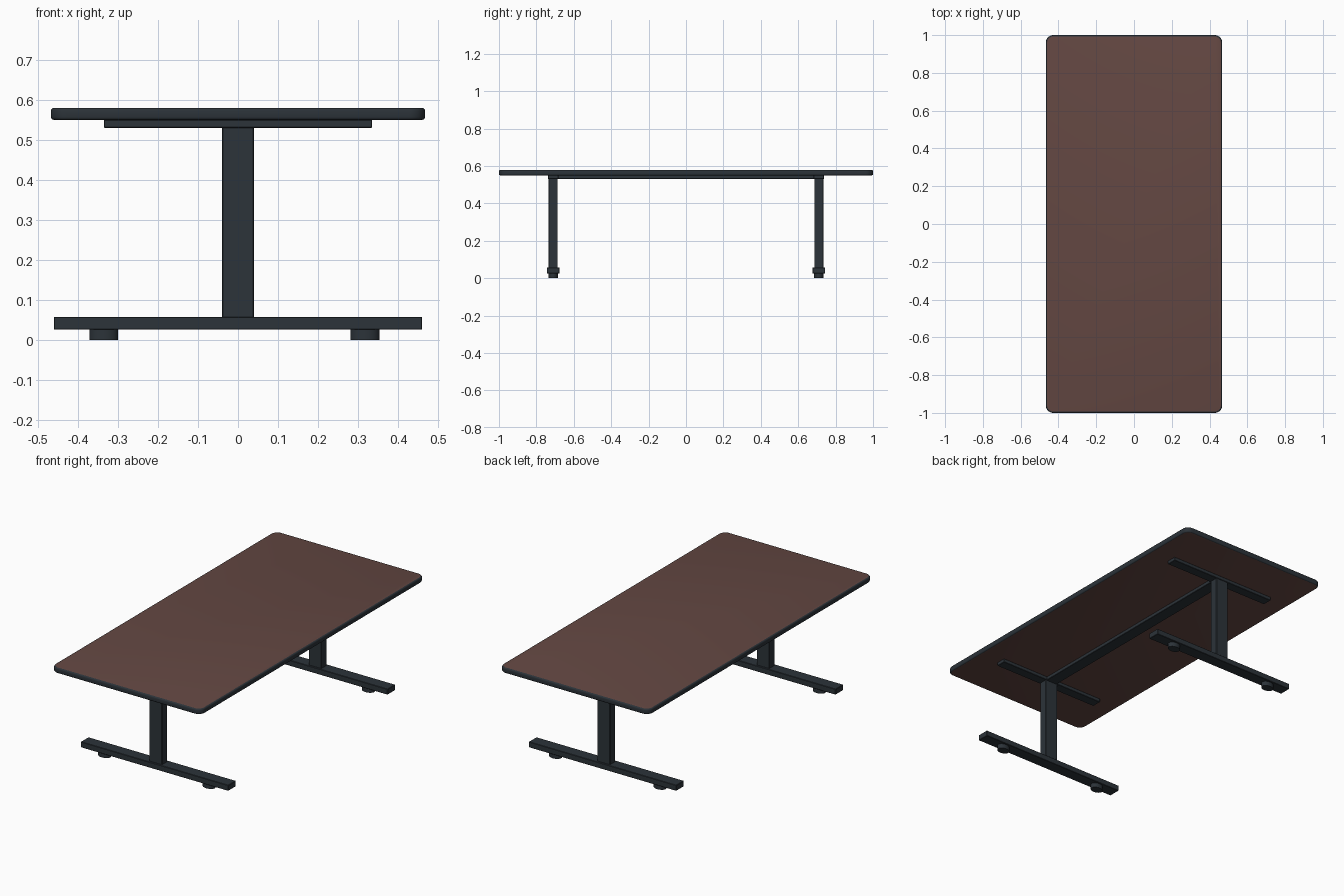
import bpy, bmesh, math

if "Cube" in bpy.data.objects:
    bpy.data.objects.remove(bpy.data.objects["Cube"])


def material(name, rgb):
    m = bpy.data.materials.new(name)
    m.diffuse_color = (*rgb, 1)
    m.use_nodes = True
    m.node_tree.nodes["Principled BSDF"].inputs["Base Color"].default_value = m.diffuse_color
    return m


wood = material("brown_wood", (0.127, 0.064, 0.055))
metal = material("dark_metal", (0.025, 0.033, 0.041))


def finish(bm, name, mats):
    bmesh.ops.recalc_face_normals(bm, faces=bm.faces)
    me = bpy.data.meshes.new(name)
    bm.to_mesh(me)
    bm.free()
    for m in mats:
        me.materials.append(m)
    ob = bpy.data.objects.new(name, me)
    bpy.context.collection.objects.link(ob)
    bpy.context.view_layer.objects.active = ob
    ob.select_set(True)
    bpy.ops.object.shade_smooth_by_angle(angle=math.radians(35))
    ob.select_set(False)
    return ob


def box_bm(x, y, z):
    """Box from (min, max) ranges."""
    bm = bmesh.new()
    bmesh.ops.create_cube(bm, size=1)
    for v in bm.verts:
        v.co = [r[0] if c < 0 else r[1] for c, r in zip(v.co, (x, y, z))]
    return bm


def box(name, x, y, z, bevel=0.002):
    bm = box_bm(x, y, z)
    bmesh.ops.bevel(bm, geom=bm.edges[:], offset=bevel, segments=1, affect='EDGES')
    return finish(bm, name, [metal])


# Table top: rounded corners, softened rim, brown faces with a dark edge band
bm = box_bm((-0.467, 0.467), (-1, 1), (0.55, 0.58))
upright = [e for e in bm.edges if abs(e.verts[0].co.z - e.verts[1].co.z) > 0.01]
bmesh.ops.bevel(bm, geom=upright, offset=0.04, segments=8, profile=0.5, affect='EDGES')
bm.normal_update()
rim = [e for e in bm.edges if abs(e.verts[0].co.z - e.verts[1].co.z) < 0.001]
bmesh.ops.bevel(bm, geom=rim, offset=0.007, segments=3, profile=0.5, affect='EDGES')
bm.normal_update()
for f in bm.faces:
    f.material_index = 0 if abs(f.normal.z) > 0.99 else 1
finish(bm, "table_top", [wood, metal])

# Beam joining the two leg frames
box("centre_beam", (-0.035, 0.035), (-0.70, 0.70), (0.53, 0.5505))

# Leg frames at both ends
for side, s in (("front", -1), ("back", 1)):
    c = 0.71 * s
    box(side + "_post", (-0.04, 0.04), (c - 0.024, c + 0.024), (0.05, 0.54))
    box(side + "_support_plate", (-0.335, 0.335), (c - 0.028, c + 0.028), (0.53, 0.5505))
    box(side + "_foot_bar", (-0.46, 0.46), (c - 0.034, c + 0.034), (0.026, 0.058))
    # Round glide pads under the foot
    for label, x in (("left", -0.335), ("right", 0.317)):
        bm = bmesh.new()
        bmesh.ops.create_cone(bm, cap_ends=True, segments=24, radius1=1, radius2=1, depth=1)
        for v in bm.verts:
            v.co = (x + v.co.x * 0.036, c + v.co.y * 0.026, 0.0 if v.co.z < 0 else 0.028)
        finish(bm, side + "_" + label + "_pad", [metal])
